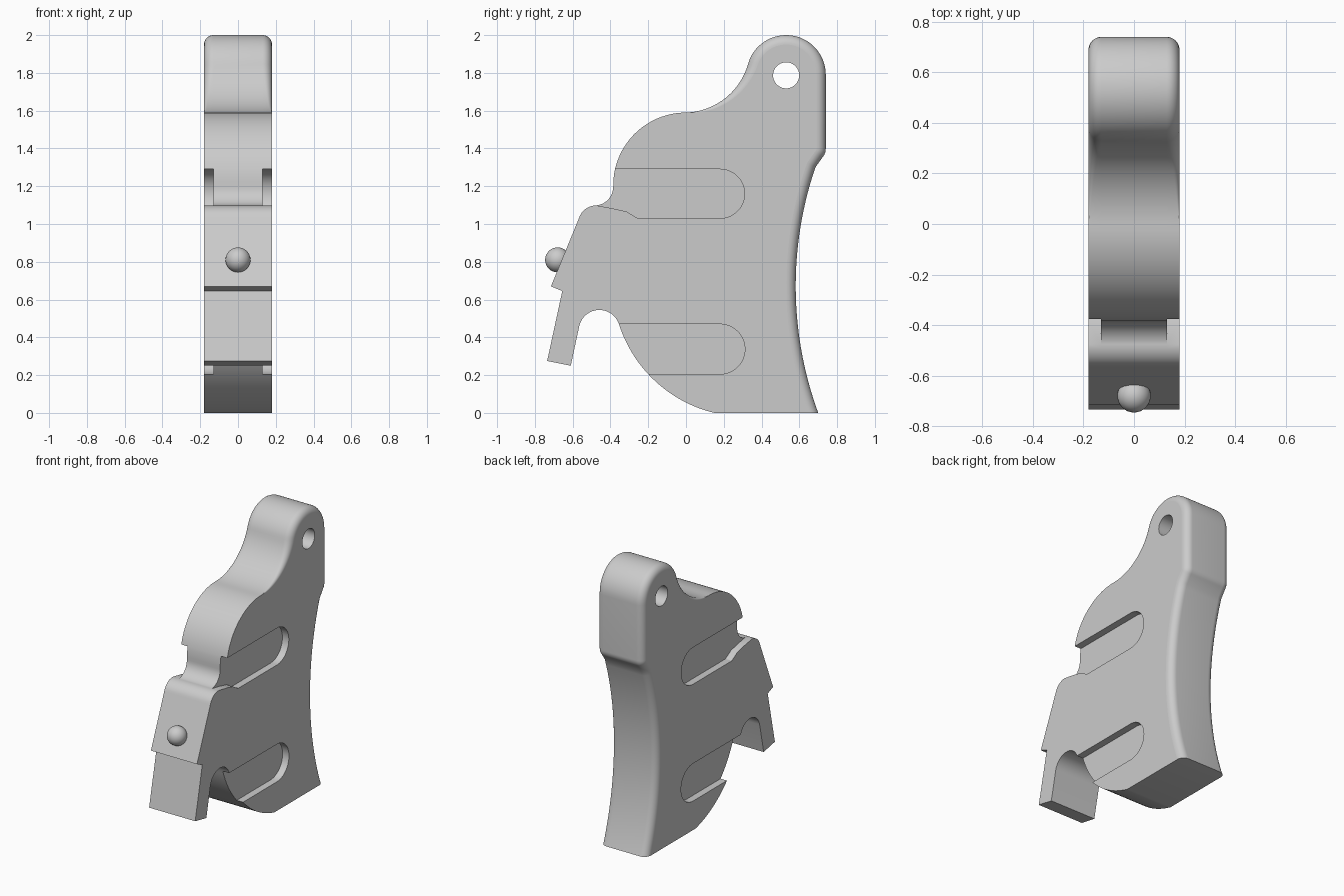
import bpy, bmesh
from math import sin, cos, pi, atan2, hypot, radians
from mathutils import Vector
from mathutils.geometry import tessellate_polygon

if "Cube" in bpy.data.objects:
    bpy.data.objects.remove(bpy.data.objects["Cube"], do_unlink=True)

HALF, FILLET, FLOOR = 0.18, 0.05, 0.13

grey = bpy.data.materials.new("plain grey")
grey.use_nodes = True
grey.diffuse_color = (0.6, 0.6, 0.6, 1)
grey.node_tree.nodes["Principled BSDF"].inputs["Base Color"].default_value = (0.6, 0.6, 0.6, 1)


def arc(a, m, b, n=16):
    """Points from a to b on the circle through a, m and b."""
    (ax, ay), (bx, by), (cx, cy) = a, m, b
    d = 2 * (ax * (by - cy) + bx * (cy - ay) + cx * (ay - by))
    sa, sb, sc = ax * ax + ay * ay, bx * bx + by * by, cx * cx + cy * cy
    ux = (sa * (by - cy) + sb * (cy - ay) + sc * (ay - by)) / d
    uy = (sa * (cx - bx) + sb * (ax - cx) + sc * (bx - ax)) / d
    r = hypot(ax - ux, ay - uy)
    t0, tm, t1 = (atan2(p[1] - uy, p[0] - ux) for p in (a, m, b))
    sweep = (t1 - t0) % (2 * pi)
    if (tm - t0) % (2 * pi) > sweep:
        sweep -= 2 * pi
    return [(ux + r * cos(t0 + sweep * i / n), uy + r * sin(t0 + sweep * i / n))
            for i in range(n + 1)]


def finish(name, bm):
    """Turn a bmesh into a smooth object that keeps its sharp edges."""
    bmesh.ops.remove_doubles(bm, verts=bm.verts, dist=1e-5)
    bmesh.ops.recalc_face_normals(bm, faces=bm.faces)
    if bm.calc_volume(signed=True) < 0:
        bmesh.ops.reverse_faces(bm, faces=bm.faces)
    mesh = bpy.data.meshes.new(name)
    bm.to_mesh(mesh)
    bm.free()
    mesh.materials.append(grey)
    obj = bpy.data.objects.new(name, mesh)
    bpy.context.collection.objects.link(obj)
    bpy.ops.object.select_all(action="DESELECT")
    obj.select_set(True)
    bpy.context.view_layer.objects.active = obj
    bpy.ops.object.shade_smooth_by_angle(angle=radians(30))
    for poly in mesh.polygons:
        if abs(poly.normal.x) > 0.999:
            poly.use_smooth = False


def wall(bm, rings):
    """Strips of quads between closed rings of equal length."""
    loops = [[bm.verts.new(p) for p in ring] for ring in rings]
    for lo, hi in zip(loops, loops[1:]):
        for i in range(len(lo)):
            j = (i + 1) % len(lo)
            bm.faces.new((lo[i], lo[j], hi[j], hi[i]))


def cap(bm, *rings):
    """Flat fill of the first ring, with the others as holes."""
    verts = [bm.verts.new(p) for ring in rings for p in ring]
    for tri in tessellate_polygon([[Vector(p) for p in ring] for ring in rings]):
        bm.faces.new([verts[i] for i in tri])


def flat(points, x):
    return [(x, y, z) for y, z in points]


# Lower slot: the belly edge in the core, the round-ended recess in the sides
belly = arc((0.15, 0), (-0.2, 0.205), (-0.355, 0.47), 32)
low_core = arc((-0.2, 0.205), belly[26], (-0.355, 0.47), 12)
low_side = ([(-0.2, 0.205)] + arc((0.18, 0.205), (0.312, 0.3375), (0.18, 0.47), 24)
            + [(-0.355, 0.47)])

# Upper slot: hollow and hump edge in the core, recess in the sides
high_core = (arc((-0.475, 1.098), (-0.41, 1.132), (-0.385, 1.2), 10)
             + arc((-0.385, 1.2), (-0.383, 1.245), (-0.376, 1.29), 5)[1:])
high_side = ([(-0.475, 1.098), (-0.39, 1.083), (-0.315, 1.066), (-0.255, 1.03)]
             + arc((0.18, 1.03), (0.31, 1.16), (0.18, 1.29), 24) + [(-0.376, 1.29)])

# Outline pieces: core points, side points, fillet share at start and end
pieces = [(c, s, f0, f1) for c, s, f0, f1 in (
    (arc((0.15, 0), belly[8], (-0.2, 0.205), 16), None, 0, 0),             # belly
    (low_core, low_side, 0, 0),
    (arc((-0.355, 0.47), (-0.46, 0.545), (-0.565, 0.46)), None, 0, 0),     # notch
    ([(-0.61, 0.25), (-0.735, 0.275), (-0.655, 0.645), (-0.715, 0.67)], None, 0, 0),
    (arc((-0.567, 1.03), (-0.54, 1.073), (-0.475, 1.098), 8), None, 0, 0),  # lever top
    (high_core, high_side, 0, 0),
    (arc((-0.376, 1.29), (-0.24, 1.506), (0, 1.59), 20), None, 0, 0),      # hump
    (arc((0, 1.59), (0.235, 1.69), (0.328, 1.846), 20), None, 0, 1),       # neck
    (arc((0.328, 1.846), (0.53, 2.0), (0.74, 1.79), 32), None, 1, 1),      # eye
    (arc((0.74, 1.4), (0.7355, 1.374), (0.722, 1.352), 6), None, 1, 1),    # shoulder
    (arc((0.685, 1.3), (0.581, 0.7), (0.70, 0), 40), None, 1, 1))]         # hollow back

core, side, shares = [], [], []
for core_pts, side_pts, f0, f1 in pieces:
    for p in core_pts:
        if not core or hypot(p[0] - core[-1][0], p[1] - core[-1][1]) > 1e-4:
            core.append(p)
    pts = side_pts or core_pts
    for i, p in enumerate(pts):
        if not side or hypot(p[0] - side[-1][0], p[1] - side[-1][1]) > 1e-4:
            side.append(p)
            shares.append(f0 + (f1 - f0) * i / (len(pts) - 1))

# Inward direction at every side point; the foot stays flat
inward = []
for i in range(len(side)):
    t = (Vector(side[(i + 1) % len(side)]) - Vector(side[i - 1])).normalized()
    inward.append(Vector((t.y, -t.x)))
inward[-1] = Vector((-1, 0))


def fillet_ring(angle, sign):
    out = []
    for p, share, n in zip(side, shares, inward):
        r = FILLET * share
        q = Vector(p) + n * r * (1 - cos(angle))
        out.append((sign * (HALF - r * (1 - sin(angle))), q.x, q.y))
    return out


# Body: core wall, then filleted side walls, slot floors and pierced caps
bm = bmesh.new()
hole = [(0.53 + 0.069 * cos(i * pi / 24), 1.787 + 0.069 * sin(i * pi / 24)) for i in range(48)]
wall(bm, [flat(core, -FLOOR), flat(core, FLOOR)])
wall(bm, [flat(hole, -HALF), flat(hole, HALF)])
for sign in (-1, 1):
    rings = [fillet_ring(i * pi / 16, sign) for i in range(9)]
    wall(bm, [flat(side, sign * FLOOR)] + rings)
    cap(bm, rings[-1], flat(hole, sign * HALF))
    for inner, recess in ((low_core, low_side), (high_core, high_side)):
        cap(bm, flat(inner + recess[-2:0:-1], sign * FLOOR))
finish("body", bm)

# Bead on the lever
bm = bmesh.new()
bmesh.ops.create_uvsphere(bm, u_segments=32, v_segments=16, radius=0.066)
bmesh.ops.translate(bm, verts=bm.verts, vec=(0, -0.68, 0.81))
finish("bead", bm)
